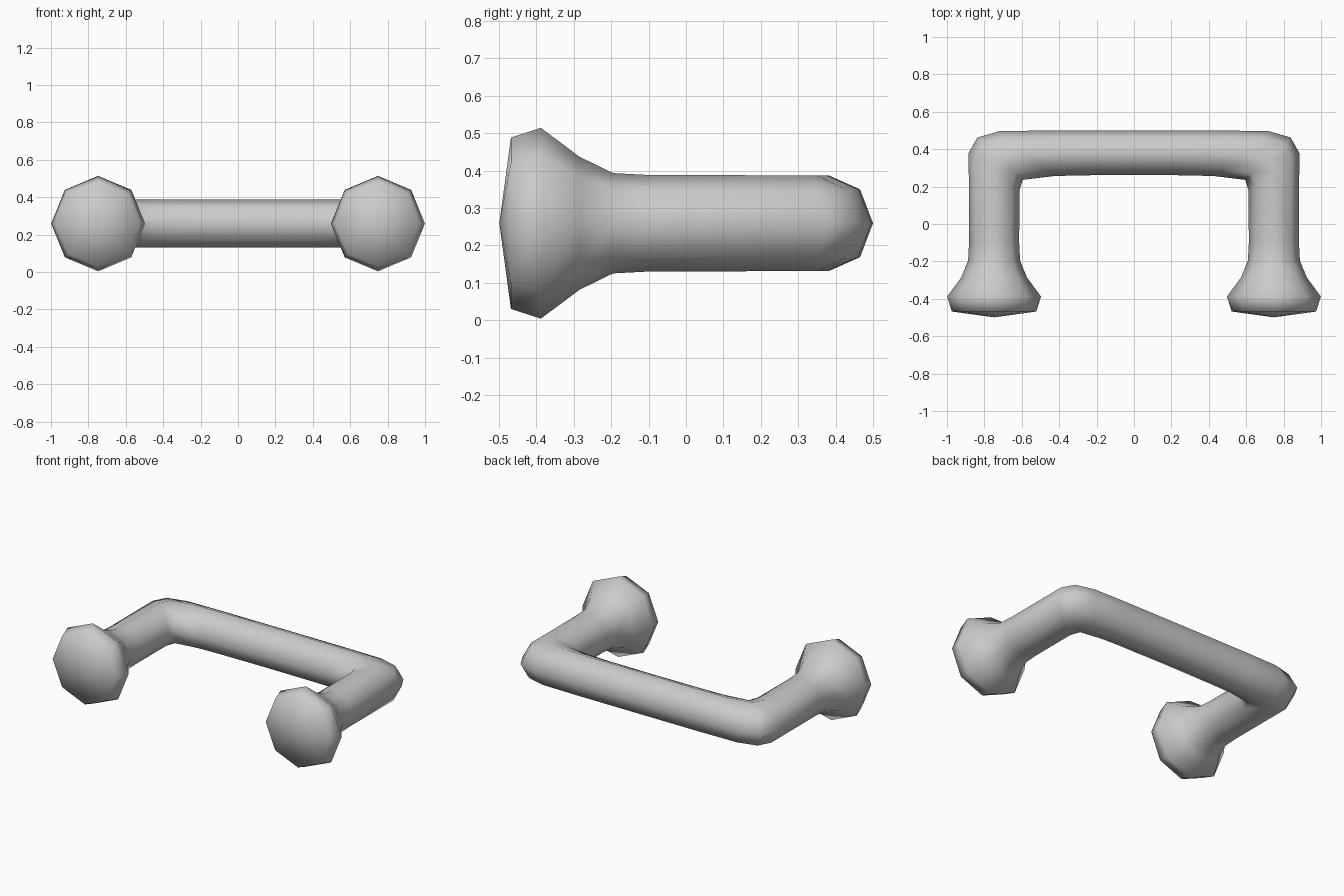
import bpy, bmesh
from math import cos, sin, tau
from mathutils import Vector

if "Cube" in bpy.data.objects:
    bpy.data.objects.remove(bpy.data.objects["Cube"])

SIDES = 8
CX, CZ = 0.748, 0.259

# Leg cross-sections: (y, radius) from the flared foot to the straight shaft
leg = [(-0.468, 0.229), (-0.388, 0.255), (-0.285, 0.178), (-0.195, 0.134), (-0.1, 0.129)]
# Bend and bar cross-sections: (outer x, outer y, inner x, inner y)
bend = [(0.884, 0.38, 0.612, 0.18),
        (0.838, 0.462, 0.595, 0.236),
        (0.722, 0.496, 0.43, 0.256),
        (0.48, 0.5, 0.30, 0.26),
        (0.0, 0.5, 0.0, 0.263)]

sections = []
for y, r in leg:
    rx = r * 0.985 if r > 0.15 else r + 0.005
    sections.append((Vector((CX + rx, y, CZ)), Vector((CX - rx, y, CZ)), r))
for ox, oy, ix, iy in bend:
    sections.append((Vector((ox, oy, CZ)), Vector((ix, iy, CZ)), 0.128))

# Half of the handle: eight-sided rings skinned into a tube
bm = bmesh.new()
rings = []
for outer, inner, rz in sections:
    mid, radial = (outer + inner) / 2, (outer - inner) / 2
    rings.append([bm.verts.new(mid + radial * cos(tau * i / SIDES)
                               + Vector((0, 0, rz * sin(tau * i / SIDES))))
                  for i in range(SIDES)])
for a, b in zip(rings, rings[1:]):
    for i in range(SIDES):
        j = (i + 1) % SIDES
        bm.faces.new((a[i], a[j], b[j], b[i]))

# Shallow domed foot cap
tip = bm.verts.new((CX, -0.499, CZ))
for i in range(SIDES):
    bm.faces.new((tip, rings[0][(i + 1) % SIDES], rings[0][i]))
bmesh.ops.recalc_face_normals(bm, faces=bm.faces)
if sum((f.normal.y for f in bm.faces if tip in f.verts)) > 0:
    bmesh.ops.reverse_faces(bm, faces=bm.faces)

mesh = bpy.data.meshes.new("pull_handle")
bm.to_mesh(mesh)
bm.free()
for p in mesh.polygons:
    p.use_smooth = True
handle = bpy.data.objects.new("pull_handle", mesh)
bpy.context.collection.objects.link(handle)

# Mirror to the other leg
mirror = handle.modifiers.new("mirror", 'MIRROR')
mirror.use_axis[0] = True
mirror.use_clip = True
